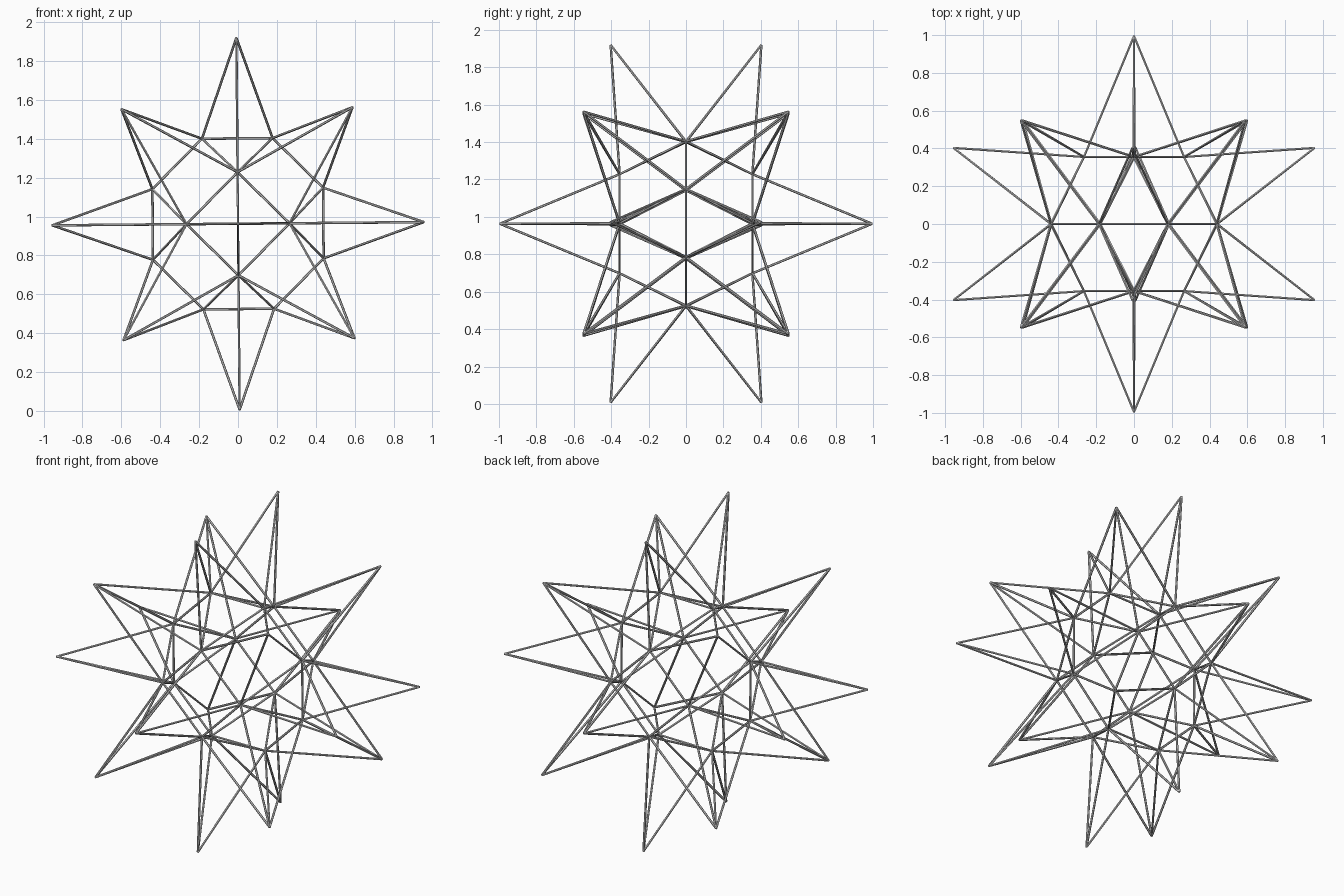
import bpy, bmesh
from math import sin, cos, pi, radians
from mathutils import Vector, Matrix

if "Cube" in bpy.data.objects:
    bpy.data.objects.remove(bpy.data.objects["Cube"])

R = 0.0065          # rod radius
CENTRE = 0.9635     # height of the star's middle
TURN = Matrix.Rotation(radians(-0.5), 3, 'Y')


def polar(r, y, deg):
    return Vector((r * cos(radians(deg)), y, r * sin(radians(deg))))


def rods(name, pairs):
    bm = bmesh.new()
    for a, b in pairs:
        a, b = TURN @ a, TURN @ b
        d = b - a
        m = Matrix.Translation((a + b) / 2) @ d.to_track_quat('Z', 'Y').to_matrix().to_4x4()
        bmesh.ops.create_cone(bm, cap_ends=True, segments=6, radius1=R, radius2=R,
                              depth=d.length, matrix=m)
    me = bpy.data.meshes.new(name)
    bm.to_mesh(me)
    bm.free()
    ob = bpy.data.objects.new(name, me)
    ob.location.z = CENTRE
    bpy.context.collection.objects.link(ob)


# core: octagon belt in the middle, a square in front and behind
belt = [polar(0.475, 0, 22.5 + 45 * k) for k in range(8)]
core = [(belt[k], belt[(k + 1) % 8]) for k in range(8)]
square_spikes, corner_spikes, axis_spikes = [], [], []

for s in (-1, 1):
    sq = [polar(0.265, s * 0.355, 90 * k) for k in range(4)]
    tip = Vector((0, s * 0.995, 0))
    for k in range(4):
        p, q = sq[k], sq[(k + 1) % 4]
        before, after, far = belt[2 * k - 1], belt[2 * k], belt[(2 * k + 1) % 8]
        core += [(p, q), (p, before), (p, after)]
        square_spikes.append((p, tip))
        # three-legged spike over each triangle
        t = polar(0.956, s * 0.403, 90 * k)
        axis_spikes += [(v, t) for v in (p, before, after)]
        # four-legged spike over each slanted quad
        t = polar(0.84, s * 0.548, 90 * k + 45)
        corner_spikes += [(v, t) for v in (p, q, after, far)]

rods("core_frame", core)
rods("front_back_spikes", square_spikes)
rods("axis_spikes", axis_spikes)
rods("corner_spikes", corner_spikes)
